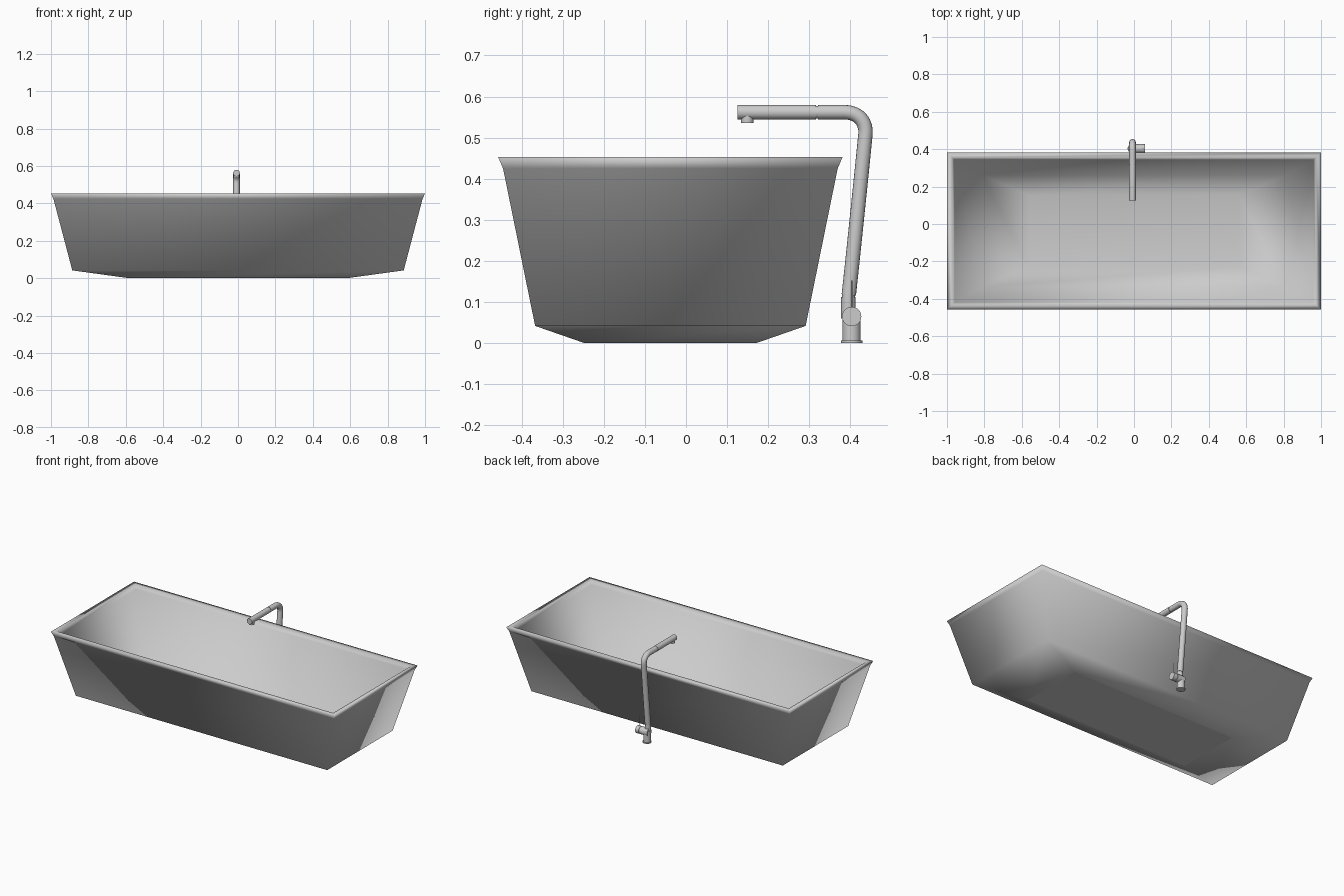
import bpy, bmesh, math
from mathutils import Vector

if "Cube" in bpy.data.objects:
    bpy.data.objects.remove(bpy.data.objects["Cube"])

FX, CY = -0.008, -0.038   # tap x position, tub centre y


def finish(ob, angle=40):
    bpy.ops.object.select_all(action='DESELECT')
    ob.select_set(True)
    bpy.context.view_layer.objects.active = ob
    bpy.ops.object.shade_smooth_by_angle(angle=math.radians(angle))
    return ob


def cylinder(name, a, b, r, sides=32):
    a, b = Vector(a), Vector(b)
    d = b - a
    bpy.ops.mesh.primitive_cylinder_add(vertices=sides, radius=r, depth=d.length,
                                        location=(a + b) / 2,
                                        rotation=d.to_track_quat('Z', 'Y').to_euler())
    ob = bpy.context.object
    ob.name = name
    return finish(ob)


# Tub: rectangular rings (half x, half y, z) from underside, over the rim, to the inner floor
rings = [(0.58, 0.208, 0.0), (0.886, 0.329, 0.042), (0.987, 0.407, 0.425),
         (1.0, 0.419, 0.453), (0.972, 0.392, 0.453), (0.96, 0.382, 0.43),
         (0.81, 0.298, 0.075), (0.56, 0.19, 0.045)]
bm = bmesh.new()
loops = []
for hx, hy, z in rings:
    loops.append([bm.verts.new((sx * hx, CY + sy * hy, z))
                  for sx, sy in ((-1, -1), (1, -1), (1, 1), (-1, 1))])
for lo, hi in zip(loops, loops[1:]):
    for i in range(4):
        j = (i + 1) % 4
        bm.faces.new((lo[i], lo[j], hi[j], hi[i]))
base = bm.faces.new(loops[0][::-1])
bm.faces.new(loops[-1])
bmesh.ops.recalc_face_normals(bm, faces=bm.faces)
# Smooth all round, with only the flat underside kept crisp
for f in bm.faces:
    f.smooth = True
base.smooth = False
for e in base.edges:
    e.smooth = False
mesh = bpy.data.meshes.new("bathtub")
bm.to_mesh(mesh)
bm.free()
tub = bpy.data.objects.new("bathtub", mesh)
bpy.context.collection.objects.link(tub)

# Tap base, mixer and lever
cylinder("tap_flange", (FX, 0.403, 0), (FX, 0.403, 0.006), 0.026)
cylinder("tap_base", (FX, 0.403, 0.004), (FX, 0.403, 0.075), 0.022)
cylinder("tap_neck", (FX, 0.395, 0.06), (FX, 0.395, 0.112), 0.0175)
cylinder("tap_joint", (FX, 0.395, 0.11), (FX, 0.3955, 0.12), 0.0155)
cylinder("mixer_body", (FX - 0.015, 0.403, 0.065), (0.033, 0.403, 0.065), 0.0235)
cylinder("mixer_knob", (0.036, 0.403, 0.065), (0.06, 0.403, 0.065), 0.0235)
cylinder("mixer_core", (0.03, 0.403, 0.065), (0.04, 0.403, 0.065), 0.021)
cylinder("mixer_lever", (0.048, 0.403, 0.08), (0.048, 0.403, 0.152), 0.002, 12)

# Leaning riser pipe with a rounded bend: (point, left handle, right handle) in y, z
pts = [((0.396, 0.118), (0.3945, 0.1), (0.400, 0.15)),
       ((0.4365, 0.508), (0.433, 0.47), (0.4395, 0.539)),
       ((0.385, 0.562), (0.419, 0.562), (0.37, 0.562)),
       ((0.321, 0.562), (0.34, 0.562), (0.30, 0.562))]
cu = bpy.data.curves.new("tap_riser", 'CURVE')
cu.dimensions = '3D'
cu.bevel_depth, cu.bevel_resolution = 0.0175, 6
cu.use_fill_caps = True
cu.resolution_u = 14
sp = cu.splines.new('BEZIER')
sp.bezier_points.add(len(pts) - 1)
for bp, (co, hl, hr) in zip(sp.bezier_points, pts):
    bp.handle_left_type = bp.handle_right_type = 'FREE'
    bp.co, bp.handle_left, bp.handle_right = [(FX, *p) for p in (co, hl, hr)]
riser = bpy.data.objects.new("tap_riser", cu)
bpy.context.collection.objects.link(riser)
bpy.ops.object.select_all(action='DESELECT')
riser.select_set(True)
bpy.context.view_layer.objects.active = riser
bpy.ops.object.convert(target='MESH')
finish(bpy.context.object)

# Spout with groove and nozzle
cylinder("spout_groove", (FX, 0.326, 0.562), (FX, 0.310, 0.562), 0.0155)
cylinder("spout", (FX, 0.316, 0.562), (FX, 0.125, 0.562), 0.0178)
cylinder("spout_nozzle", (FX, 0.149, 0.555), (FX, 0.149, 0.536), 0.0155)
